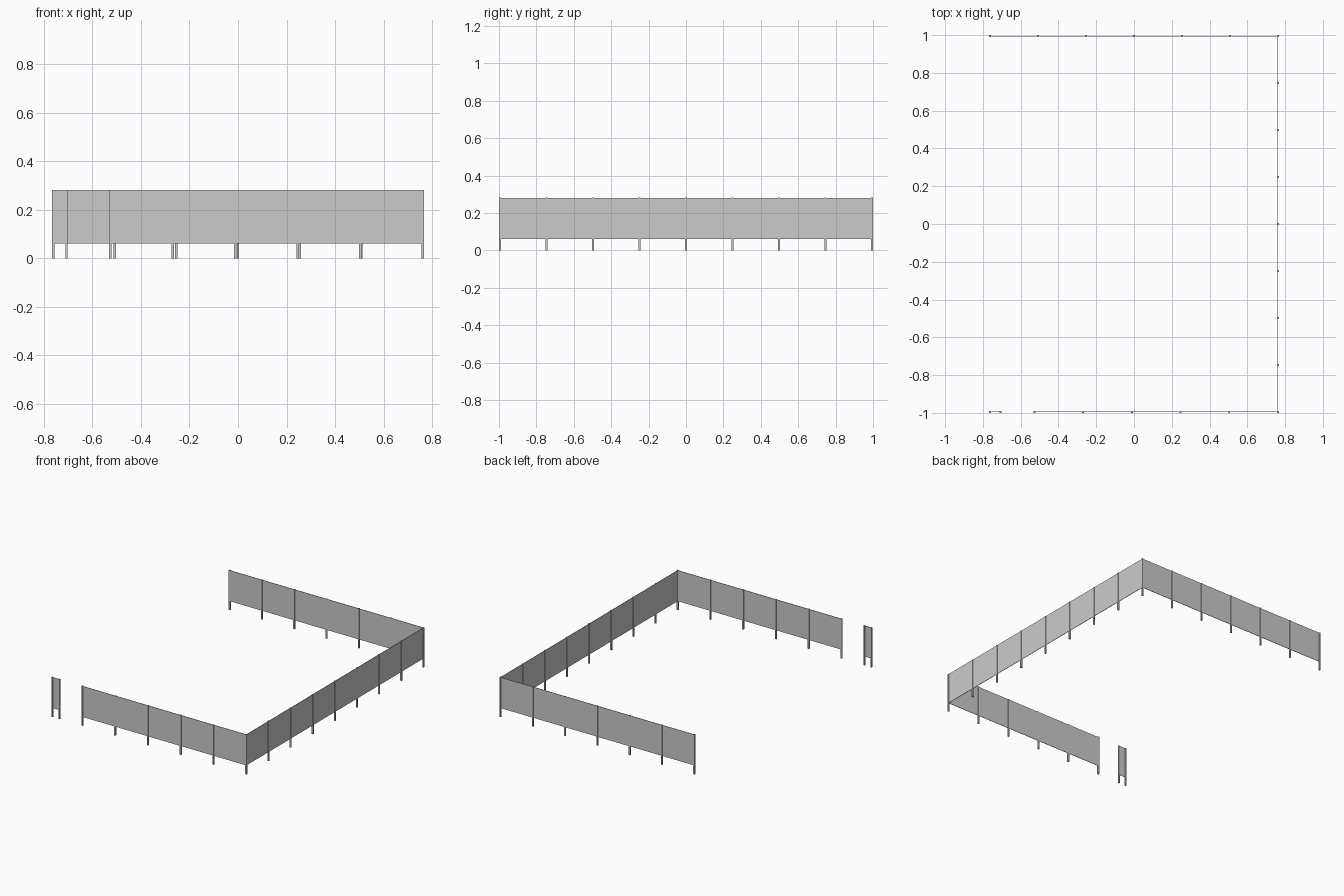
import bpy
from mathutils import Vector

if "Cube" in bpy.data.objects:
    bpy.data.objects.remove(bpy.data.objects["Cube"])

POST_W, HEIGHT = 0.010, 0.282
PANEL_Z0, PANEL_T = 0.062, 0.003
X, Y = 0.762, 0.995


def box(name, centre, size):
    bpy.ops.mesh.primitive_cube_add(size=1, location=centre)
    ob = bpy.context.object
    ob.name = name
    ob.scale = size
    bpy.ops.object.transform_apply(location=False, rotation=False, scale=True)


def post(name, p):
    box(name, (p.x, p.y, HEIGHT / 2), (POST_W, POST_W, HEIGHT))


def panel(name, a, b):
    mid, d = (a + b) / 2, b - a
    length = d.length - POST_W
    size = (length, PANEL_T) if abs(d.x) > abs(d.y) else (PANEL_T, length)
    top = HEIGHT - 0.001
    box(name, (mid.x, mid.y, (PANEL_Z0 + top) / 2), (*size, top - PANEL_Z0))


def run(name, start, end, bays, first_post=True):
    # evenly spaced posts with a panel in each bay
    a, b = Vector(start), Vector(end)
    pts = [a.lerp(b, i / bays) for i in range(bays + 1)]
    for i, p in enumerate(pts):
        if i or first_post:
            post(f"{name}_post_{i}", p)
        if i < bays:
            panel(f"{name}_panel_{i}", p, pts[i + 1])


# back, right and front fence runs, sharing corner posts
run("back_fence", (-X, Y), (X, Y), 6)
run("right_fence", (X, Y), (X, -Y), 8, False)
run("front_fence", (X, -Y), (-0.527, -Y), 5, False)
# short section beyond the gate opening
run("gate_side_fence", (-0.707, -Y), (-X, -Y), 1)
